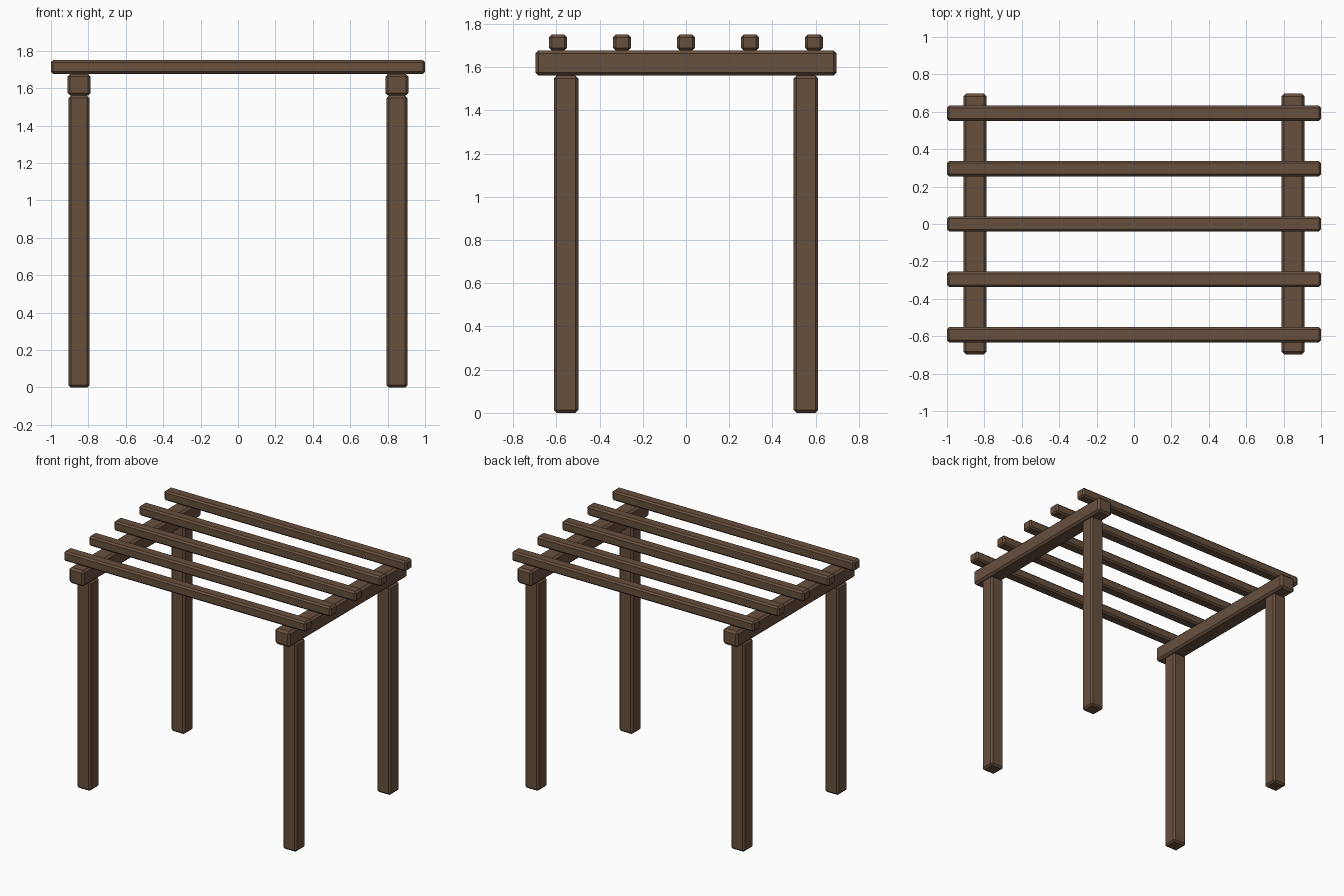
import bpy

if "Cube" in bpy.data.objects:
    bpy.data.objects.remove(bpy.data.objects["Cube"])

wood = bpy.data.materials.new("dark_wood")
wood.diffuse_color = (0.14, 0.08, 0.048, 1)
wood.use_nodes = True
wood.node_tree.nodes["Principled BSDF"].inputs["Base Color"].default_value = wood.diffuse_color


def timber(name, centre, size, chamfer):
    """Box-shaped timber with a single flat chamfer on every edge."""
    bpy.ops.mesh.primitive_cube_add(size=1, location=centre)
    ob = bpy.context.object
    ob.name = name
    ob.scale = size
    bpy.ops.object.transform_apply(location=False, rotation=False, scale=True)
    bevel = ob.modifiers.new("chamfer", 'BEVEL')
    bevel.width = chamfer
    bevel.segments = 1
    ob.data.materials.append(wood)
    return ob


POST_X, POST_Y = 0.85, 0.555
POST_TOP, BEAM_TOP, TOP = 1.56, 1.677, 1.75

for side, sx in (("left", -1), ("right", 1)):
    # Corner posts
    for end, sy in (("front", -1), ("back", 1)):
        timber(f"{end}_{side}_post", (sx * POST_X, sy * POST_Y, POST_TOP / 2),
               (0.113, 0.113, POST_TOP), 0.013)
    # Side beam resting on the posts
    timber(f"{side}_beam", (sx * POST_X, 0, (POST_TOP + BEAM_TOP) / 2),
           (0.124, 1.395, BEAM_TOP - POST_TOP), 0.015)

# Roof slats across the beams
for i in range(5):
    timber(f"roof_slat_{i + 1}", (0, (i - 2) * 0.296, (BEAM_TOP + TOP) / 2),
           (2.0, 0.082, TOP - BEAM_TOP), 0.012)
